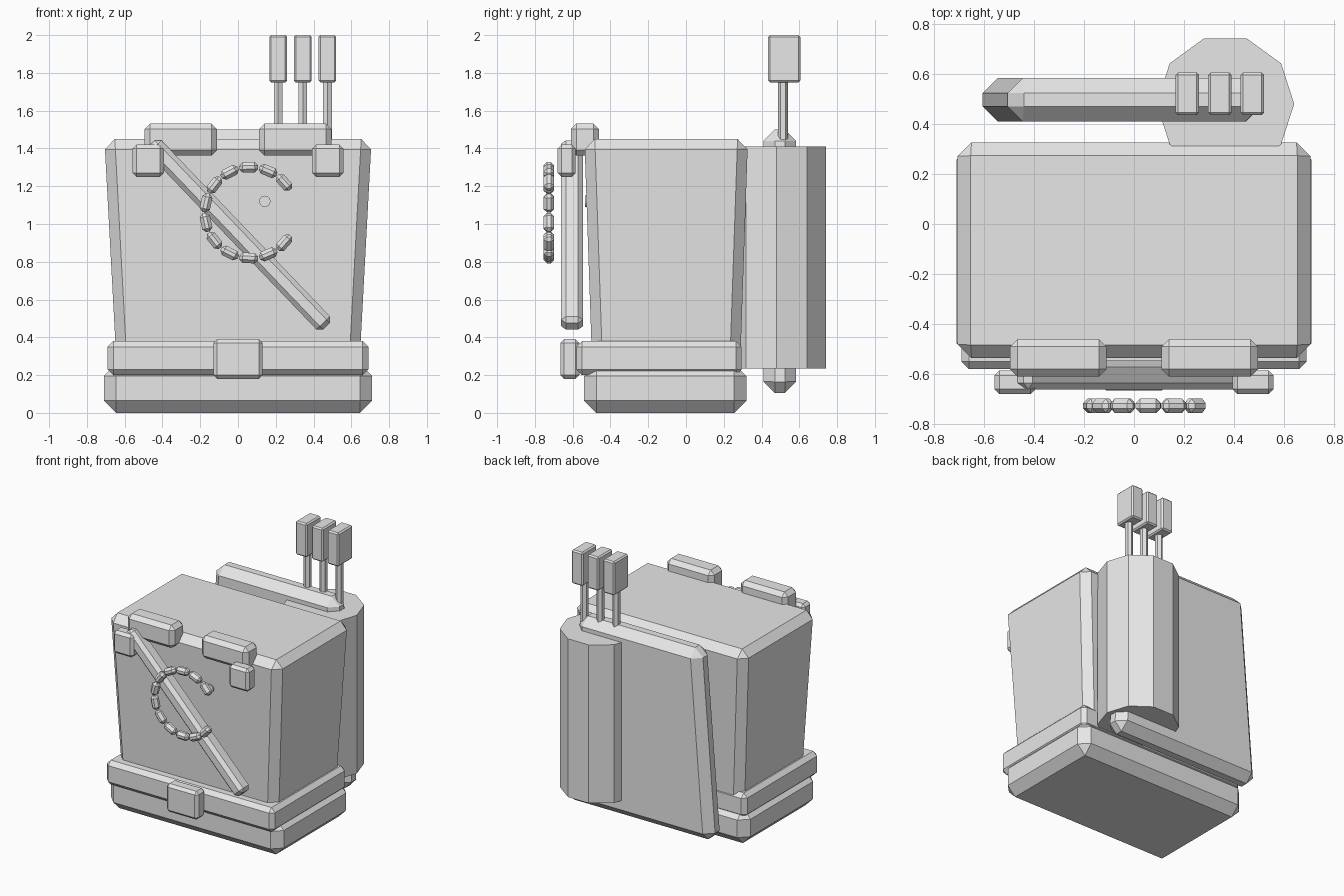
import bpy
import bmesh
from math import atan2, cos, pi, radians, sin

old = bpy.data.objects.get("Cube")
if old:
    bpy.data.objects.remove(old, do_unlink=True)

# Single grey material
GREY = (0.8, 0.8, 0.8, 1.0)
grey = bpy.data.materials.new("plain_grey")
grey.use_nodes = True
grey.diffuse_color = GREY
grey.node_tree.nodes["Principled BSDF"].inputs["Base Color"].default_value = GREY


def add_object(name, bm, location, turn=0.0):
    mesh = bpy.data.meshes.new(name)
    bm.to_mesh(mesh)
    bm.free()
    mesh.materials.append(grey)
    obj = bpy.data.objects.new(name, mesh)
    obj.location = location
    obj.rotation_euler.y = turn
    bpy.context.collection.objects.link(obj)
    return obj


def block(name, location, size, chamfer, turn=0.0, top=(1, 1)):
    """Chamfered box; top scales the upper end in x and y."""
    bm = bmesh.new()
    bmesh.ops.create_cube(bm, size=1)
    for v in bm.verts:
        sx, sy = top if v.co.z > 0 else (1, 1)
        v.co.x *= size[0] * sx
        v.co.y *= size[1] * sy
        v.co.z *= size[2]
    obj = add_object(name, bm, location, turn)
    mod = obj.modifiers.new("chamfer", "BEVEL")
    mod.width = chamfer
    mod.segments = 1
    mod.limit_method = "NONE"
    return obj


def span(name, x, y, z, chamfer, top=(1, 1)):
    """Chamfered box given by its extents on each axis."""
    center = [(a + b) / 2 for a, b in (x, y, z)]
    size = [b - a for a, b in (x, y, z)]
    return block(name, center, size, chamfer, top=top)


def prism(name, location, radius, depth, sides, axis="z"):
    bm = bmesh.new()
    bmesh.ops.create_cone(bm, cap_ends=True, segments=sides,
                          radius1=radius, radius2=radius, depth=depth)
    # Point one corner straight back
    for v in bm.verts:
        x, y, z = v.co
        a = atan2(y, x)
        step = 2 * pi / sides
        a = round(a / step * 2) * step / 2
        v.co = (radius * cos(a), radius * sin(a), z)
        if axis == "y":
            v.co = (v.co.x, -z, v.co.y)
    bmesh.ops.recalc_face_normals(bm, faces=bm.faces)
    return add_object(name, bm, location)


# Main bag, base and belt
span("bag_body", (-0.64, 0.64), (-0.495, 0.285), (0.2, 1.45), 0.055,
     top=(1.105, 1.11))
span("bag_base", (-0.71, 0.71), (-0.54, 0.32), (0, 0.26), 0.065)
span("belt", (-0.69, 0.69), (-0.58, 0.295), (0.2, 0.38), 0.03)
span("belt_buckle", (-0.13, 0.13), (-0.665, -0.565), (0.18, 0.39), 0.02)

# Clips along the top front edge and the square tabs below them
for side, label in ((1, "left"), (-1, "right")):
    block(label + "_top_clip", (side * 0.303, -0.535, 1.447),
          (0.385, 0.15, 0.17), 0.03)
    block(label + "_tab", (side * 0.475, -0.632, 1.335),
          (0.165, 0.095, 0.17), 0.02)

# Diagonal strap across the front
block("diagonal_strap", (0.005, -0.603, 0.942), (0.1, 0.115, 1.34), 0.025,
      turn=atan2(0.91, -0.95))

# Open ring of links, with a small stud
for i in range(12):
    a = radians(41.7 + i * 25.15)
    block("ring_link", (0.065 + 0.24 * cos(a), -0.726, 1.06 + 0.24 * sin(a)),
          (0.055, 0.056, 0.1), 0.018, turn=-a)
prism("front_stud", (0.142, -0.53, 1.12), 0.03, 0.012, 16, axis="y")

# Back panel and upright quiver
span("back_panel", (-0.61, 0.61), (0.41, 0.583), (0.105, 1.5), 0.06,
     top=(0.82, 1))
case = prism("quiver_case", (0.365, 0.48, 0.822), 0.275, 1.175, 10)
case.rotation_euler.z = radians(18)

# Three rods with flat heads
for i in range(3):
    x = 0.213 + i * 0.13
    prism("quiver_rod", (x, 0.513, 1.57), 0.027, 0.42, 6)
    block("rod_head", (x, 0.52, 1.875), (0.094, 0.17, 0.25), 0.01)
